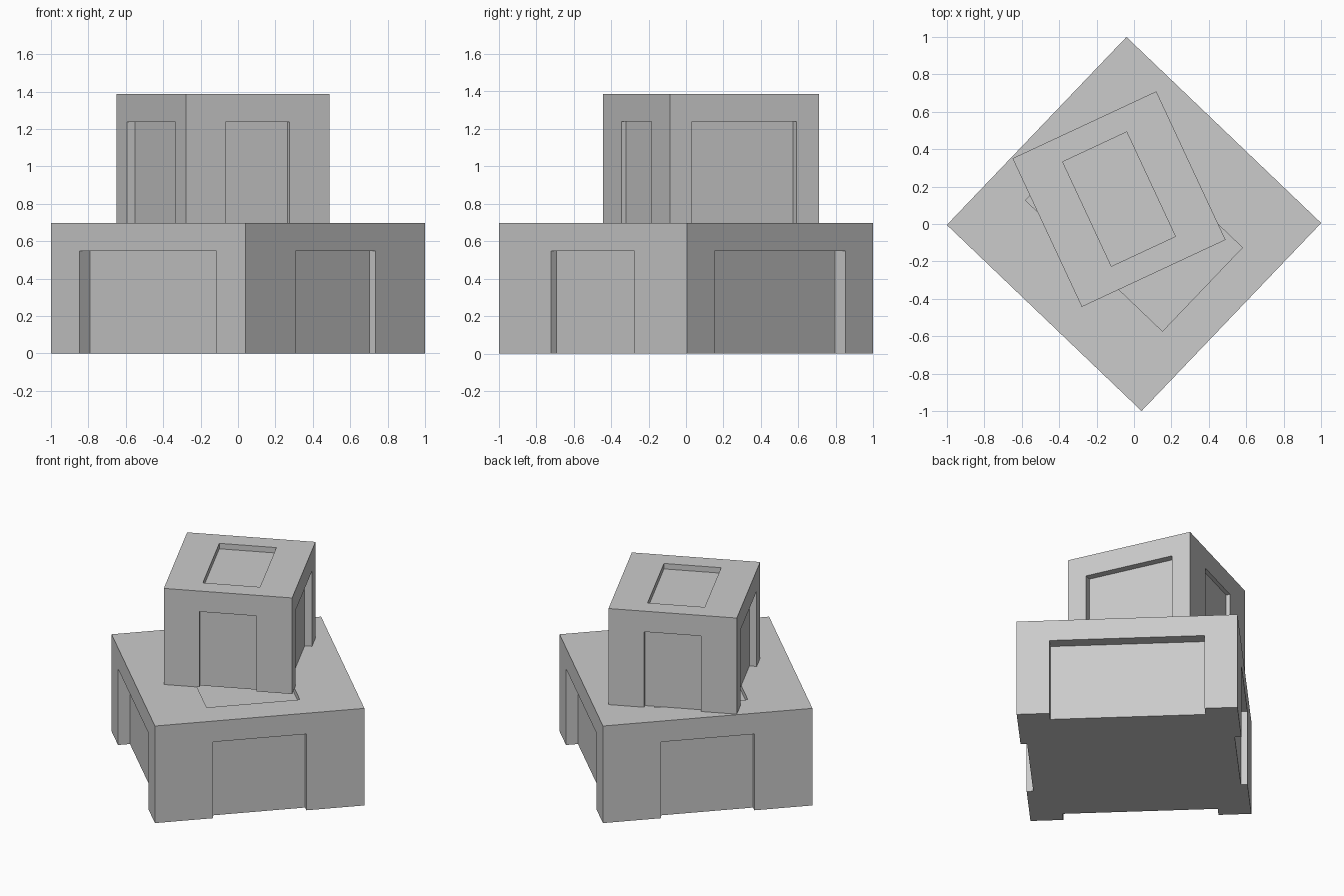
import bpy, bmesh
from math import radians
from mathutils import Matrix

if "Cube" in bpy.data.objects:
    bpy.data.objects.remove(bpy.data.objects["Cube"])


def boxes(name, specs):
    """One mesh object made of boxes given as (centre, size)."""
    bm = bmesh.new()
    for centre, size in specs:
        bmesh.ops.create_cube(bm, size=1, matrix=Matrix.Translation(centre) @ Matrix.Diagonal((*size, 1)))
    mesh = bpy.data.meshes.new(name)
    bm.to_mesh(mesh)
    bm.free()
    obj = bpy.data.objects.new(name, mesh)
    bpy.context.collection.objects.link(obj)
    return obj


def panelled_block(name, w, d, h, location, angle):
    """Block with a shallow panel sunk in the top and each of the four sides."""
    pw, pd, ph = 0.445 * w, 0.703 * d, 0.785 * h      # panel sizes
    du, dv, dz = 0.057 * w, 0.03 * d, 0.057 * h       # panel depths
    low = -0.1
    zc, zs = (ph + low) / 2, ph - low
    block = boxes(name, [((0, 0, h / 2), (w, d, h))])
    cuts = [((0, 0, h), (pw, pd, 2 * dz))]
    for s in (-1, 1):
        cuts.append(((s * w / 2, 0, zc), (2 * du, pd, zs)))
        cuts.append(((0, s * d / 2, zc), (pw, 2 * dv, zs)))
    cutter = boxes(name + "_cutter", cuts)
    cutter.hide_render = True
    for obj in (block, cutter):
        obj.location = location
        obj.rotation_euler.z = radians(angle)

    # cut the panels, then discard the cutter
    mod = block.modifiers.new("panels", 'BOOLEAN')
    mod.operation = 'DIFFERENCE'
    mod.solver = 'EXACT'
    mod.object = cutter
    bpy.context.view_layer.objects.active = block
    bpy.ops.object.modifier_apply(modifier=mod.name)
    bpy.data.objects.remove(cutter)
    return block


# large lower block and smaller twisted block resting on it
panelled_block("lower_block", 1.39, 1.44, 0.697, (0, 0, 0), 46.3)
panelled_block("upper_block", 0.848, 0.876, 0.69, (-0.08, 0.133, 0.697), 25)
